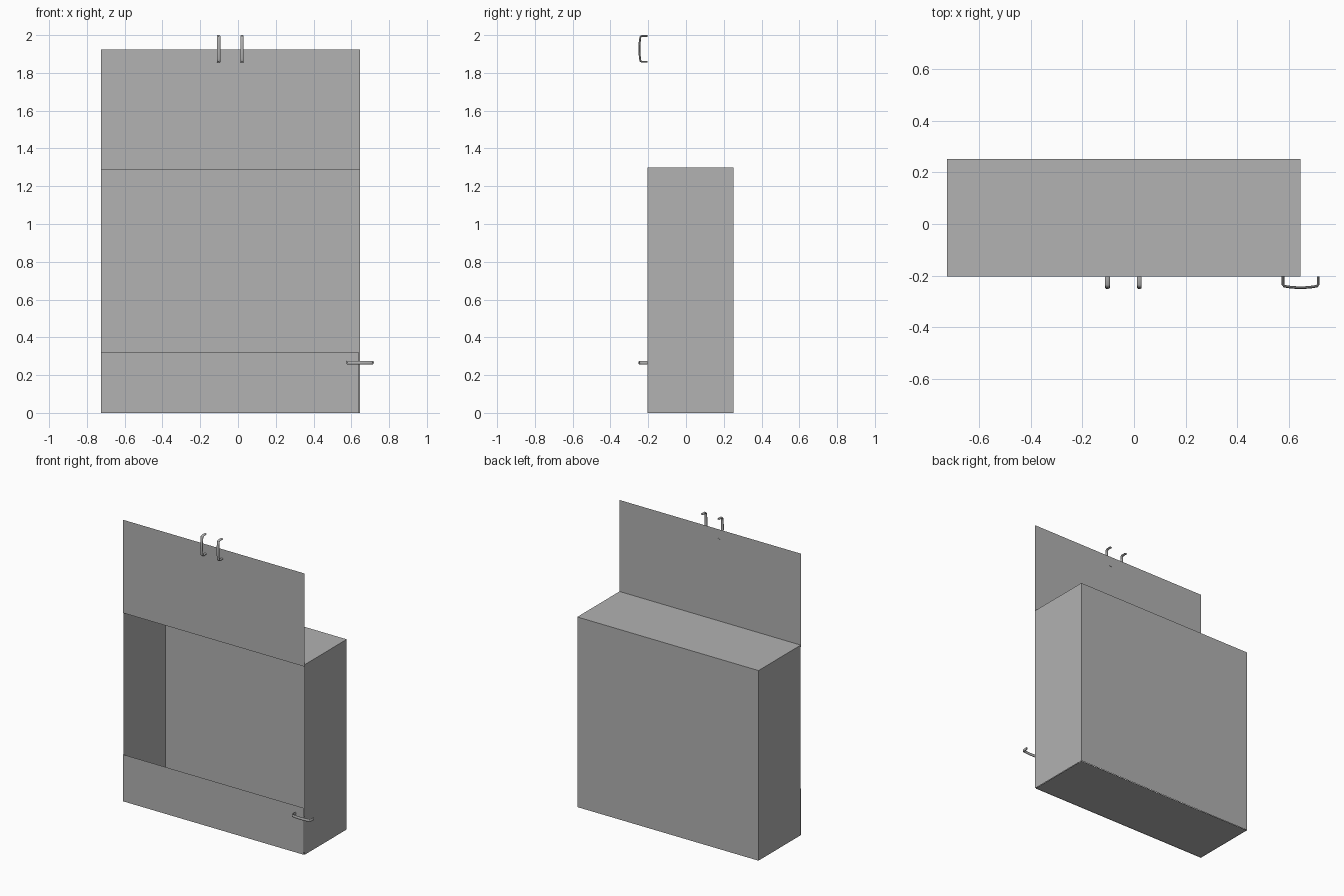
import bpy, bmesh, math
from mathutils import Vector

if "Cube" in bpy.data.objects:
    bpy.data.objects.remove(bpy.data.objects["Cube"])

grey = bpy.data.materials.new("mid_grey")
grey.diffuse_color = (0.445, 0.445, 0.445, 1)
grey.use_nodes = True
grey.node_tree.nodes["Principled BSDF"].inputs["Base Color"].default_value = grey.diffuse_color

L, R = -0.725, 0.646        # cabinet sides
F, B = -0.204, 0.252        # cabinet front and back
TOP = 1.30


def finish(name, bm):
    mesh = bpy.data.meshes.new(name)
    bm.to_mesh(mesh)
    bm.free()
    mesh.materials.append(grey)
    ob = bpy.data.objects.new(name, mesh)
    bpy.context.collection.objects.link(ob)
    return ob


def sheet(name, origin, u, v):
    """Thin flat sheet spanned by u and v, facing u x v."""
    bm = bmesh.new()
    o, u, v = Vector(origin), Vector(u), Vector(v)
    bm.faces.new([bm.verts.new(p) for p in (o, o + u, o + u + v, o + v)])
    return finish(name, bm)


W, D = R - L, B - F

# Cabinet shell, open at the front
sheet("left_wall", (L, B, 0), (0, -D, 0), (0, 0, TOP))
sheet("right_wall", (R, F, 0), (0, D, 0), (0, 0, TOP))
sheet("back_wall", (R, B, 0), (-W, 0, 0), (0, 0, TOP))
sheet("top_panel", (L, F, TOP), (W, 0, 0), (0, D, 0))
sheet("bottom_panel", (L, B - 0.005, 0.002), (W - 0.005, 0, 0), (0, -D + 0.005, 0))

# Raised door and lower drawer front
sheet("raised_door", (L, F - 0.001, 1.288), (W, 0, 0), (0, 0, 0.637))
sheet("drawer_front", (L, F - 0.001, 0), (W - 0.006, 0, 0), (0, 0, 0.32))


def handle(name, centre, vertical):
    """Bowed pull handle: an oval section swept along legs and a curved bar."""
    half, wide, thin, n = 0.068, 0.0095, 0.005, 10
    path = [(-half, 0.0), (-half, 0.031), (-half + 0.004, 0.037)]
    for i in range(1, 12):
        t = -1 + i / 6
        path.append((t * (half - 0.004), 0.037 + 0.006 * (1 - t * t)))
    path += [(half - 0.004, 0.037), (half, 0.031), (half, 0.0)]
    path = [Vector(p) for p in path]
    bm = bmesh.new()
    rings = []
    for i, p in enumerate(path):
        d = (path[min(i + 1, len(path) - 1)] - path[max(i - 1, 0)]).normalized()
        nrm = Vector((-d.y, d.x))
        ring = []
        for k in range(n):
            a = 2 * math.pi * k / n
            q = p + nrm * (thin * math.cos(a))
            w = wide * math.sin(a)
            s = (w, -q.y, q.x) if vertical else (q.x, -q.y, w)
            ring.append(bm.verts.new(Vector(centre) + Vector(s)))
        rings.append(ring)
    for a, b in zip(rings, rings[1:]):
        for k in range(n):
            bm.faces.new((a[k], a[(k + 1) % n], b[(k + 1) % n], b[k]))
    bm.faces.new(rings[0])
    bm.faces.new(rings[-1])
    bmesh.ops.recalc_face_normals(bm, faces=bm.faces)
    ob = finish(name, bm)
    bpy.context.view_layer.objects.active = ob
    ob.select_set(True)
    bpy.ops.object.shade_smooth_by_angle(angle=math.radians(40))
    ob.select_set(False)


# Door handles on the raised edge, drawer handle on the right corner
handle("door_handle_left", (-0.103, F, 1.927), True)
handle("door_handle_right", (0.021, F, 1.927), True)
handle("drawer_handle", (0.646, F, 0.266), False)
